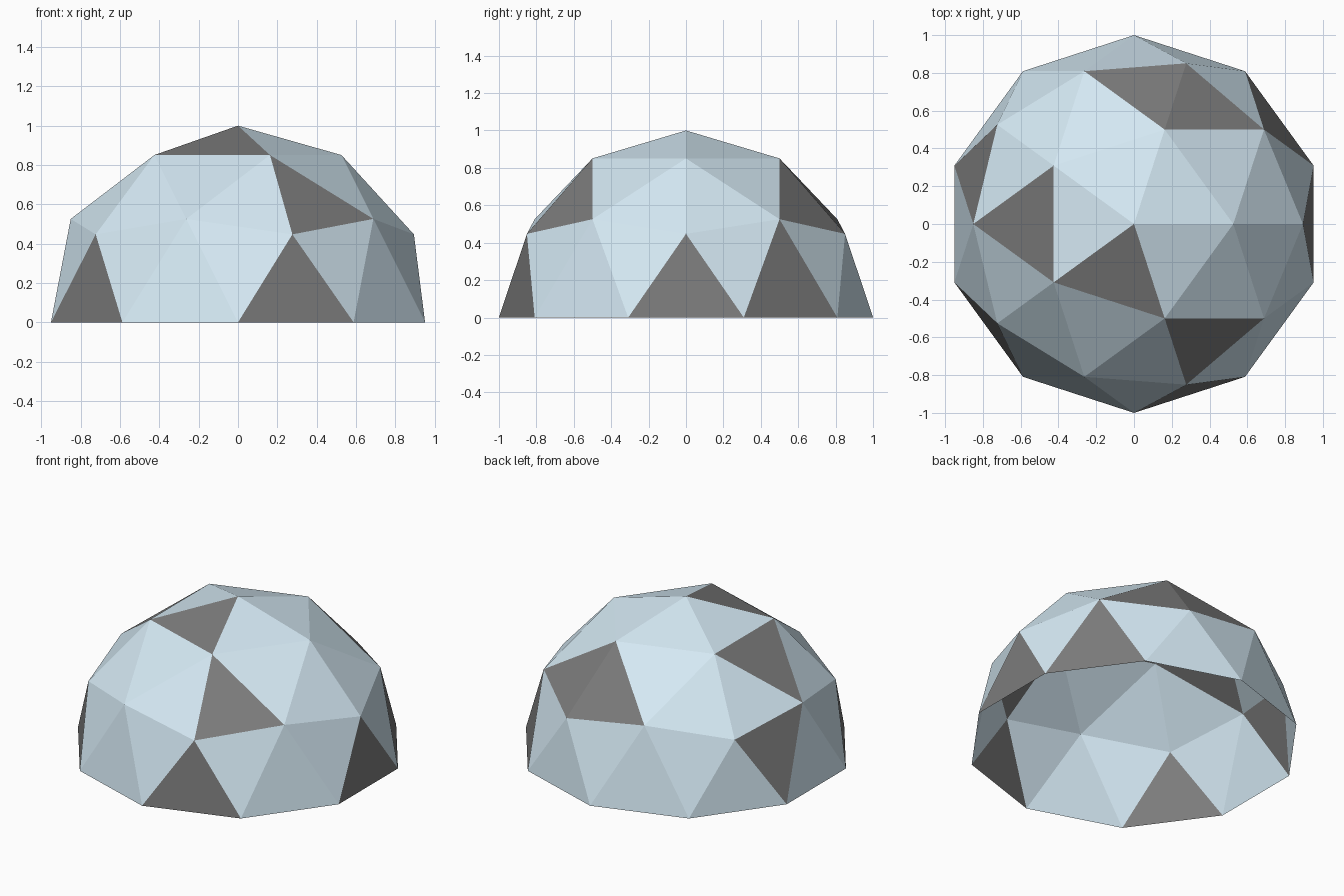
import bpy, bmesh
from mathutils import Vector

if "Cube" in bpy.data.objects:
    bpy.data.objects.remove(bpy.data.objects["Cube"])

# Rough centres of the dark panels
DARK = [(-.09, -.27, .90), (-.57, 0, .74), (.37, .62, .61), (.06, .72, .61),
        (.37, -.62, .61), (-.84, .28, .32), (.74, .54, .18), (.93, 0, .15),
        (.29, -.89, .15), (-.75, -.55, .15)]


def material(name, rgb):
    mat = bpy.data.materials.new(name)
    mat.diffuse_color = (*rgb, 1)
    mat.use_nodes = True
    mat.node_tree.nodes["Principled BSDF"].inputs["Base Color"].default_value = mat.diffuse_color
    return mat


def dome_part(name, mat, keep_dark):
    """Upper half of a two-frequency geodesic sphere, keeping one set of panels."""
    bm = bmesh.new()
    bmesh.ops.create_icosphere(bm, subdivisions=2, radius=1)
    upper = [f for f in bm.faces if f.calc_center_median().z > 0]
    dark = {min(upper, key=lambda f: (f.calc_center_median() - Vector(p)).length)
            for p in DARK}
    keep = dark if keep_dark else set(upper) - dark
    bmesh.ops.delete(bm, geom=[f for f in bm.faces if f not in keep], context='FACES')
    mesh = bpy.data.meshes.new(name)
    bm.to_mesh(mesh)
    bm.free()
    mesh.materials.append(mat)
    obj = bpy.data.objects.new(name, mesh)
    bpy.context.collection.objects.link(obj)
    return obj


# Open-bottomed shell of pale panels, and the dark panels filling its gaps
dome_part("dome_shell", material("pale_blue", (.66, .81, .90)), False)
dome_part("dark_panels", material("dark_grey", (.20, .20, .20)), True)
